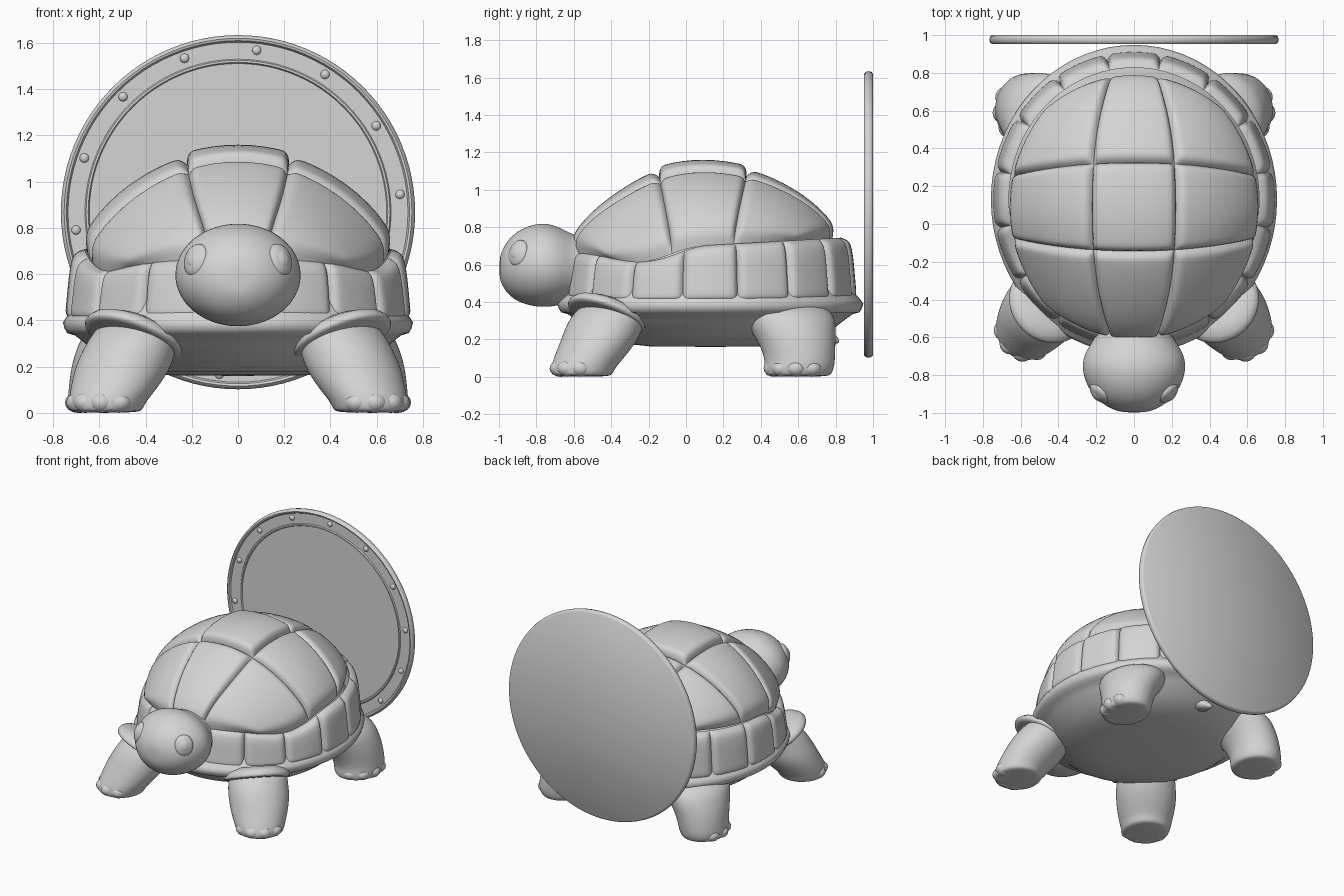
import bpy, bmesh
from math import sin, cos, pi, radians, sqrt
from mathutils import Vector, Matrix

cube = bpy.data.objects.get("Cube")
if cube:
    bpy.data.objects.remove(cube, do_unlink=True)

# One plain grey for everything
grey = bpy.data.materials.new("plain_grey")
grey.use_nodes = True
tone = (0.66, 0.66, 0.66, 1)
grey.diffuse_color = tone
grey.node_tree.nodes["Principled BSDF"].inputs["Base Color"].default_value = tone


def finish(name, bm, closed=True, subdiv=0, angle=None):
    """Turn a bmesh into a smooth-shaded object."""
    if closed:
        bmesh.ops.remove_doubles(bm, verts=bm.verts, dist=0.0002)
        bmesh.ops.recalc_face_normals(bm, faces=bm.faces)
    mesh = bpy.data.meshes.new(name)
    bm.to_mesh(mesh)
    bm.free()
    mesh.materials.append(grey)
    mesh.shade_smooth()
    ob = bpy.data.objects.new(name, mesh)
    bpy.context.collection.objects.link(ob)
    if subdiv:
        mod = ob.modifiers.new("smooth", 'SUBSURF')
        mod.levels = mod.render_levels = subdiv
    if angle:
        bpy.ops.object.select_all(action='DESELECT')
        ob.select_set(True)
        bpy.context.view_layer.objects.active = ob
        bpy.ops.object.shade_smooth_by_angle(angle=radians(angle))
    return ob


def loft(name, rings, n, place, **kw):
    """Join elliptical rings (height, centre a, centre b, radius a, radius b)."""
    bm = bmesh.new()
    loops = []
    for h, ca, cb, ra, rb in rings:
        loops.append([bm.verts.new(place(ca + ra * cos(2 * pi * i / n),
                                         cb + rb * sin(2 * pi * i / n), h)) for i in range(n)])
    for lo, hi in zip(loops, loops[1:]):
        for i in range(n):
            j = (i + 1) % n
            bm.faces.new((lo[i], lo[j], hi[j], hi[i]))
    bm.faces.new(loops[0])
    bm.faces.new(loops[-1])
    return finish(name, bm, **kw)


def upright(a, b, h):
    return (a, b, h)


def along_y(a, b, h):
    return (a, h, b)


def ball(name, loc, size, direction=None, n=24):
    bm = bmesh.new()
    turn = Vector(direction).to_track_quat('Z', 'Y').to_matrix().to_4x4() if direction else Matrix()
    mat = Matrix.Translation(loc) @ turn @ Matrix.Diagonal((*size, 1))
    bmesh.ops.create_uvsphere(bm, u_segments=n, v_segments=n // 2, radius=1, matrix=mat)
    return finish(name, bm)


# Body: belly, rim lip and the core below the shell plates
MID = 0.13
profile = [(0.01, 0.16), (0.4, 0.163), (0.6, 0.18), (0.77, 0.23), (0.88, 0.3), (0.94, 0.335),
           (0.985, 0.345), (1.0, 0.365), (1.01, 0.39), (0.995, 0.41), (0.96, 0.44),
           (0.86, 0.58), (0.78, 0.68), (0.6, 0.85), (0.3, 0.96), (0.01, 1.0)]
loft("body", [(z, 0, MID, 0.75 * r, 0.81 * r) for r, z in profile], 72, upright, angle=60)


# Shell surfaces: the seam dips above the front legs
def edge_height(s):
    return 0.71 + 0.04 * s - 0.07 * sin(pi * min(1, max(0, -s))) ** 2


def dome(u, v):
    u -= 0.25 * u * (1 - u * u) * v ** 4
    x, y = u * sqrt(1 - v * v / 2), v * sqrt(1 - u * u / 2)
    rise = max(0, 1 - x * x - y * y) ** 0.7
    base = edge_height(y)
    return Vector((0.685 * x, 0.09 + 0.725 * y, base + (1.142 - base) * rise))


def skirt(a, t):
    top = edge_height(sin(a))
    inward = 0.03 * t + 0.03 * t ** 8
    return Vector(((0.75 - inward) * cos(a), MID + (0.785 - inward) * sin(a),
                   0.4 + (top + 0.005 - 0.4) * t))


half = [0, 0.015, 0.035, 0.06, 0.09, 0.13, 0.19, 0.27, 0.38, 0.5]
STEPS = half + [1 - s for s in half[-2::-1]]


def groove(s, size, width=0.055):
    e = min(1, min(s, 1 - s) * size / width)
    return 1 - (1 - e) ** 3


def plate(name, surface, a0, a1, b0, b1, size, depth, lift=0):
    """A pillowed shell plate with edges sunk into the grooves."""
    bm = bmesh.new()
    rows = []
    for t in STEPS:
        row = []
        for s in STEPS:
            p = surface(a0 + (a1 - a0) * s, b0 + (b1 - b0) * t)
            out = (p - Vector((0, 0.1, 0.45))).normalized()
            f = groove(s, size[0]) * groove(t, size[1])
            row.append(bm.verts.new(p + out * (lift * f - depth * (1 - f))))
        rows.append(row)
    for lo, hi in zip(rows, rows[1:]):
        for i in range(len(STEPS) - 1):
            bm.faces.new((lo[i], lo[i + 1], hi[i + 1], hi[i]))
    finish(name, bm, closed=False)


# Nine large plates on the dome, sixteen around the edge
CUTS = (-1, -0.34, 0.34, 1)
for i in range(3):
    for j in range(3):
        middle = i == 1 and j == 1
        plate(f"dome_plate_{i}_{j}", dome, CUTS[i], CUTS[i + 1], CUTS[j], CUTS[j + 1],
              (0.46, 0.48), 0.035, 0.018 if middle else 0)
for k in range(16):
    a = k * pi / 8
    plate(f"edge_plate_{k}", skirt, a - pi / 16, a + pi / 16, 0, 1, (0.3, 0.3), 0.03)

# Head and neck
head = [(-0.998, 0, 0.58, 0.05, 0.045), (-0.985, 0, 0.583, 0.11, 0.095),
        (-0.94, 0, 0.588, 0.19, 0.165), (-0.86, 0, 0.594, 0.252, 0.212),
        (-0.76, 0, 0.598, 0.282, 0.23), (-0.68, 0, 0.592, 0.262, 0.212),
        (-0.62, 0, 0.583, 0.22, 0.185), (-0.57, 0, 0.58, 0.195, 0.175),
        (-0.5, 0, 0.585, 0.21, 0.19), (-0.35, 0, 0.585, 0.22, 0.19)]
loft("head", head, 24, along_y, subdiv=2)

# Legs, toes, cuffs and eyes on both sides
front_leg = [(0.46, 0.35, -0.25, 0.14, 0.16), (0.39, 0.42, -0.36, 0.18, 0.2),
             (0.3, 0.46, -0.425, 0.2, 0.21), (0.2, 0.495, -0.46, 0.213, 0.21),
             (0.1, 0.54, -0.52, 0.188, 0.19), (0.05, 0.565, -0.55, 0.17, 0.175),
             (0.015, 0.57, -0.555, 0.16, 0.165), (0, 0.57, -0.555, 0.14, 0.145)]
rear_leg = [(0.42, 0.38, 0.46, 0.17, 0.2), (0.35, 0.45, 0.53, 0.22, 0.26),
            (0.28, 0.49, 0.56, 0.21, 0.245), (0.2, 0.54, 0.59, 0.185, 0.212),
            (0.1, 0.57, 0.61, 0.165, 0.19), (0.05, 0.575, 0.605, 0.165, 0.19),
            (0.015, 0.575, 0.6, 0.155, 0.18), (0, 0.575, 0.6, 0.135, 0.16)]
for side, m in (("left", 1), ("right", -1)):
    for part, rings, heading in (("front", front_leg, -60), ("rear", rear_leg, -25)):
        loft(f"{part}_leg_{side}", [(h, m * x, y, rx, ry) for h, x, y, rx, ry in rings],
             20, upright, subdiv=2)
        _, cx, cy, rx, ry = rings[-3]
        for k in range(4):
            a = radians(heading + (k - 1.5) * 36)
            ball(f"{part}_toe_{side}_{k}",
                 (m * (cx + 0.72 * rx * cos(a)), cy + 0.72 * ry * sin(a), 0.045),
                 (0.056, 0.056, 0.045), n=16)
    # Cuff: a short hem around the top of the leg, tilted along it
    axis = Vector((0.33 * m, -0.34, -0.88))
    tilt = Matrix.Translation((0.45 * m, -0.42, 0.322)) @ axis.to_track_quat('Z', 'Y').to_matrix().to_4x4()
    hem = [(-0.06, 0.15), (-0.035, 0.205), (-0.015, 0.22), (0, 0.224), (0.012, 0.219), (0.016, 0.19)]
    cuff = loft(f"cuff_{side}", [(h, 0, 0, r, r) for h, r in hem], 40, upright)
    cuff.data.transform(tilt)
    # Eye: a shallow dome with a smaller raised pupil
    look = Vector((0.68 * m, -0.68, 0.28)).normalized()
    spot = Vector((0.18 * m, -0.895, 0.66))
    ball(f"eye_{side}", spot, (0.066, 0.074, 0.035), look)
    ball(f"pupil_{side}", spot + look * 0.012, (0.042, 0.048, 0.028), look)

# Tail
tail = [(0.6, 0, 0.31, 0.11, 0.08), (0.68, 0, 0.27, 0.085, 0.065), (0.75, 0, 0.23, 0.055, 0.045),
        (0.8, 0, 0.2, 0.03, 0.025), (0.82, 0, 0.19, 0.012, 0.01)]
loft("tail", tail, 12, along_y, subdiv=2)

# Upright round disc behind, with a rolled rim, an inner ridge and rivets
DISC_Z = 0.868
disc = [(0.01, 1.0), (0.752, 1.0), (0.762, 0.992), (0.766, 0.976), (0.762, 0.96), (0.752, 0.952),
        (0.742, 0.955), (0.735, 0.967), (0.662, 0.967), (0.657, 0.96), (0.648, 0.96),
        (0.643, 0.969), (0.01, 0.969)]
loft("round_disc", [(y, 0, DISC_Z, r, r) for r, y in disc], 96, along_y, angle=40)
for k in range(14):
    a = radians(6.3) + k * 2 * pi / 14
    ball(f"rivet_{k}", (0.705 * cos(a), 0.966, DISC_Z + 0.705 * sin(a)), (0.02, 0.013, 0.02), n=12)
